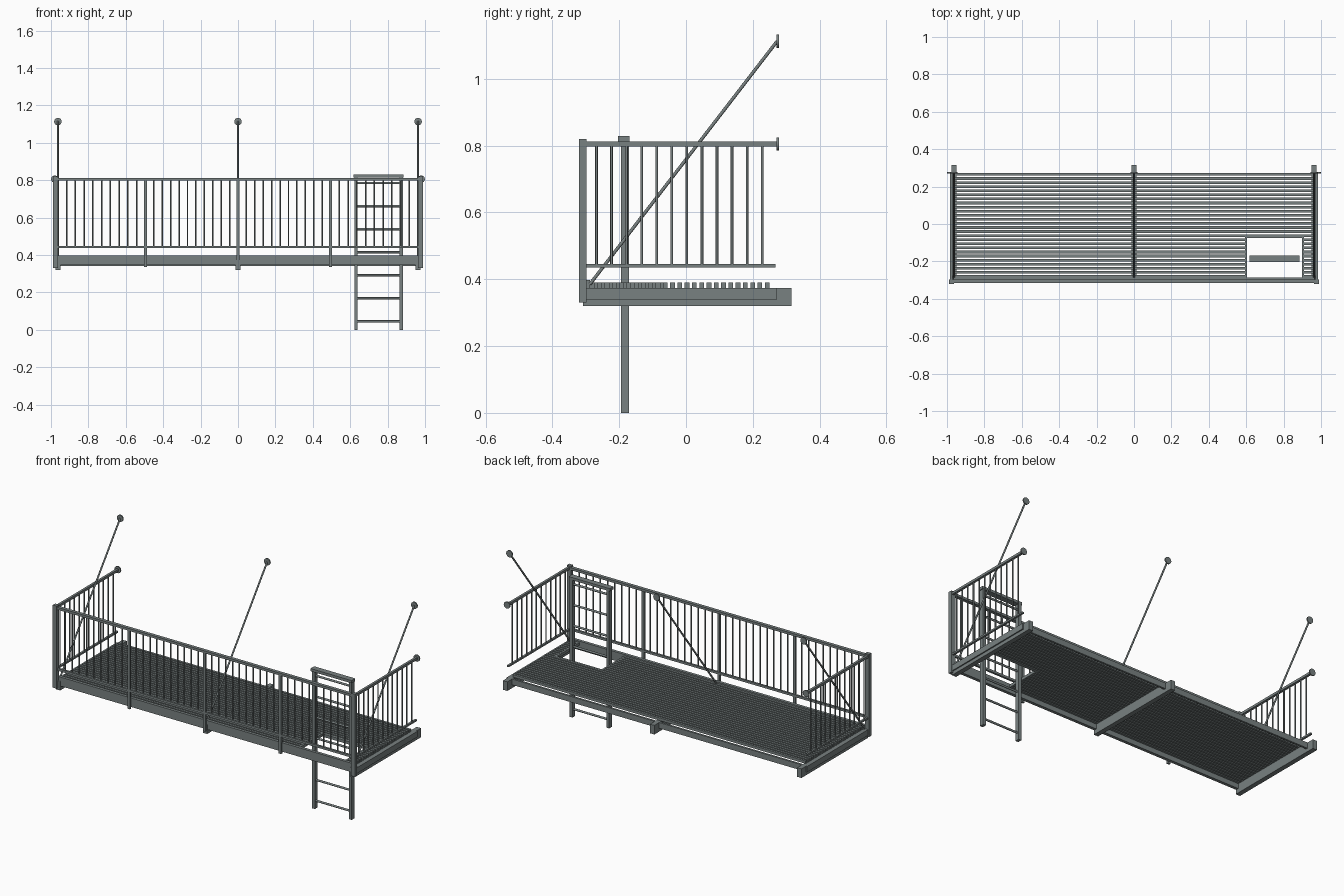
import bpy, bmesh
from mathutils import Vector, Matrix

if "Cube" in bpy.data.objects:
    bpy.data.objects.remove(bpy.data.objects["Cube"])

steel = bpy.data.materials.new("galvanised_grey")
steel.diffuse_color = (0.19, 0.22, 0.22, 1)
steel.use_nodes = True
steel.node_tree.nodes["Principled BSDF"].inputs["Base Color"].default_value = steel.diffuse_color


class Part:
    """Collects boxes and rods into one named object."""
    def __init__(self, name):
        self.name, self.bm = name, bmesh.new()

    def box(self, x0, x1, y0, y1, z0, z1):
        c = Vector(((x0 + x1) / 2, (y0 + y1) / 2, (z0 + z1) / 2))
        m = Matrix.Translation(c) @ Matrix.Diagonal((x1 - x0, y1 - y0, z1 - z0, 1))
        bmesh.ops.create_cube(self.bm, size=1, matrix=m)

    def rod(self, a, b, r, n=8):
        a, b = Vector(a), Vector(b)
        rot = (b - a).to_track_quat('Z', 'Y').to_matrix().to_4x4()
        bmesh.ops.create_cone(self.bm, cap_ends=True, segments=n, radius1=r, radius2=r,
                              depth=(b - a).length,
                              matrix=Matrix.Translation((a + b) / 2) @ rot)

    def done(self, smooth=False):
        me = bpy.data.meshes.new(self.name)
        self.bm.to_mesh(me)
        self.bm.free()
        me.materials.append(steel)
        ob = bpy.data.objects.new(self.name, me)
        bpy.context.collection.objects.link(ob)
        if smooth:
            bpy.context.view_layer.objects.active = ob
            ob.select_set(True)
            bpy.ops.object.shade_smooth_by_angle(angle=0.9)
            ob.select_set(False)


BEAMS = (-0.963, 0, 0.963)
HATCH = (0.594, 0.908, -0.285, -0.065)     # x0, x1, y0, y1

# Cantilever beams under the deck
p = Part("support_beams")
for x in BEAMS:
    p.box(x - 0.014, x + 0.014, -0.308, 0.316, 0.32, 0.374)
p.done()

# Perimeter frame
p = Part("deck_frame")
p.box(-0.965, 0.965, -0.305, -0.287, 0.345, 0.398)
p.box(-0.98, 0.98, 0.26, 0.272, 0.34, 0.374)
for s in (-1, 1):
    p.box(min(s * 0.972, s * 0.984), max(s * 0.972, s * 0.984), -0.30, 0.272, 0.34, 0.374)
p.done()

# Deck slats, interrupted at the hatch
p = Part("deck_slats")
for i in range(25):
    y = 0.243 - i * 0.0218
    spans = [(-0.958, 0.958)]
    if y < HATCH[3]:
        spans = [(-0.958, HATCH[0]), (HATCH[1], 0.958)]
    for a, b in spans:
        p.box(a, b, y - 0.007, y + 0.007, 0.374, 0.39)
p.done()

# Hatch frame
p = Part("hatch_frame")
x0, x1, y0, y1 = HATCH
t = 0.011
p.box(x0, x1, y1 - t, y1, 0.374, 0.391)
for x in (x0, x1 - t):
    p.box(x, x + t, y0, y1 - t, 0.374, 0.391)
p.done()

# Corner and intermediate posts
p = Part("railing_posts")
for x in (-0.976, 0.976):
    p.box(x - 0.013, x + 0.013, -0.32, -0.298, 0.331, 0.82)
for x in (-0.495, 0, 0.495):
    p.box(x - 0.008, x + 0.008, -0.316, -0.304, 0.335, 0.80)
p.done()

# Front and side rails
p = Part("handrails")
p.box(-0.965, 0.965, -0.316, -0.296, 0.798, 0.812)
p.box(-0.965, 0.965, -0.314, -0.302, 0.436, 0.449)
for x in (-0.978, 0.978):
    p.box(x - 0.007, x + 0.007, -0.30, 0.272, 0.798, 0.812)
    p.box(x - 0.006, x + 0.006, -0.30, 0.268, 0.436, 0.446)
p.done()

# Balusters, evenly spaced per bay
p = Part("balusters")
for a, b, n in ((0, 0.495, 11), (0.495, 0.963, 10)):
    for i in range(1, n):
        for s in (-1, 1):
            x = s * (a + (b - a) * i / n)
            p.rod((x, -0.308, 0.44), (x, -0.308, 0.80), 0.004)
for i in range(12):
    y = -0.268 + i * 0.0451
    for x in (-0.978, 0.978):
        p.rod((x, y, 0.44), (x, y, 0.80), 0.004)
p.done(True)

# Diagonal tie rods up to the wall
p = Part("tie_rods")
for x in BEAMS:
    p.rod((x, -0.288, 0.385), (x, 0.273, 1.113), 0.005, 10)
p.done(True)

# Round wall plates for rods and handrails
p = Part("wall_plates")
for x, z in [(x, 1.113) for x in BEAMS] + [(-0.979, 0.805), (0.979, 0.805)]:
    p.rod((x, 0.271, z), (x, 0.278, z), 0.02, 24)
p.done(True)

# Ladder through the hatch
p = Part("ladder_stiles")
for x in (0.631, 0.872):
    p.box(x - 0.009, x + 0.009, -0.195, -0.17, 0, 0.815)
p.box(0.617, 0.886, -0.203, -0.169, 0.813, 0.829)
p.done()
p = Part("ladder_rungs")
for i in range(7):
    z = 0.045 + i * 0.1232
    p.rod((0.635, -0.183, z), (0.868, -0.183, z), 0.006, 10)
p.done(True)
